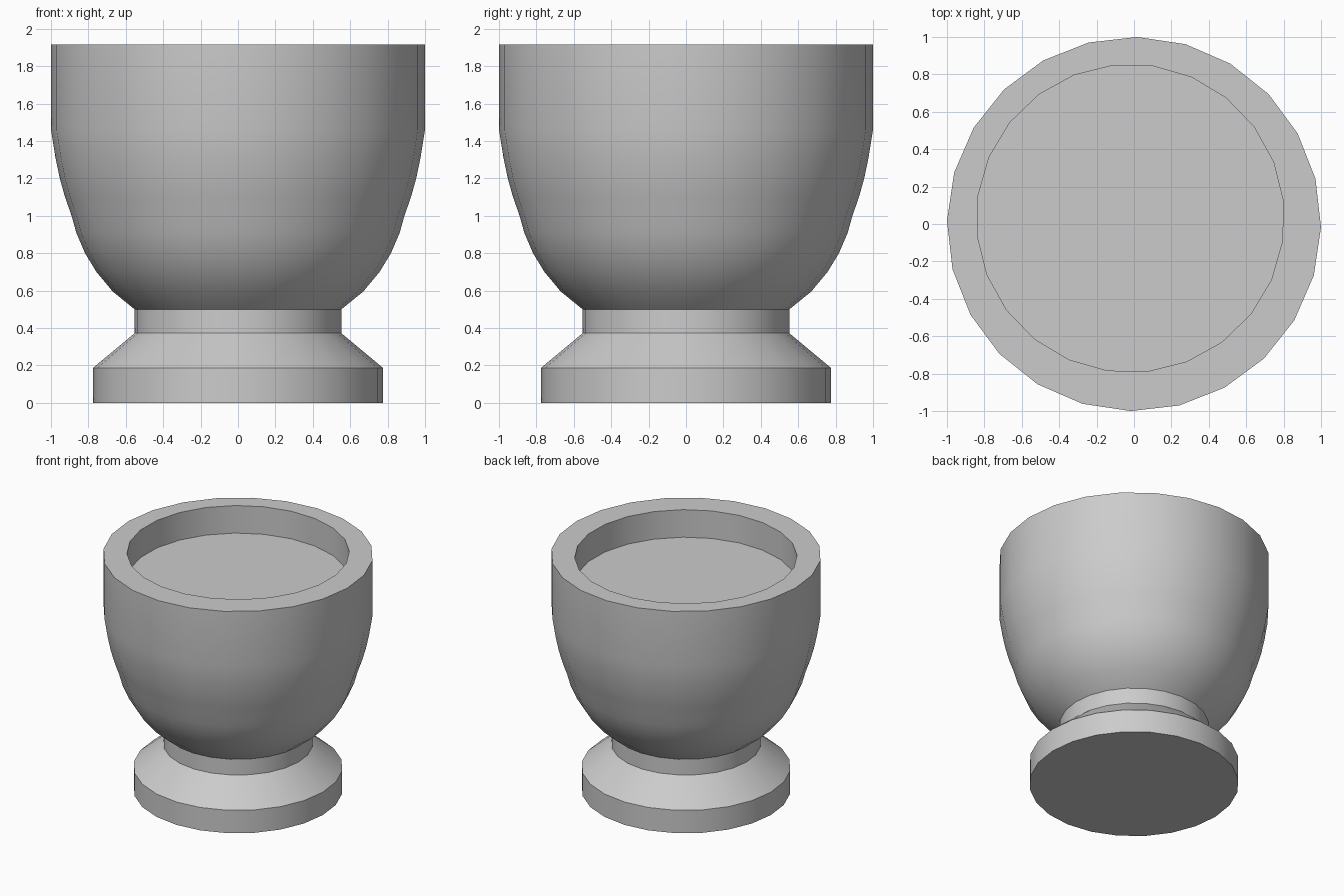
import bpy
import bmesh
import math

SIDES = 24
TURN = math.radians(-1)          # slight turn of the whole piece
HALF_STEP = math.pi / SIDES

old = bpy.data.objects.get("Cube")
if old:
    bpy.data.objects.remove(old, do_unlink=True)

stone = bpy.data.materials.new("grey_stone")
stone.use_nodes = True
colour = (0.6, 0.6, 0.6, 1)
stone.diffuse_color = colour
stone.node_tree.nodes["Principled BSDF"].inputs["Base Color"].default_value = colour


def ring(bm, radius, z, centre=(0, 0), turn=TURN):
    """One horizontal loop of vertices."""
    step = 2 * math.pi / SIDES
    return [bm.verts.new((centre[0] + radius * math.cos(i * step + turn),
                          centre[1] + radius * math.sin(i * step + turn), z))
            for i in range(SIDES)]


def skin(bm, rings):
    """Join consecutive loops with quads."""
    for low, high in zip(rings, rings[1:]):
        for i in range(SIDES):
            j = (i + 1) % SIDES
            bm.faces.new((low[i], low[j], high[j], high[i]))


def finish(bm, name):
    mesh = bpy.data.meshes.new(name)
    bm.to_mesh(mesh)
    bm.free()
    mesh.materials.append(stone)
    obj = bpy.data.objects.new(name, mesh)
    bpy.context.collection.objects.link(obj)
    bpy.ops.object.select_all(action='DESELECT')
    obj.select_set(True)
    bpy.context.view_layer.objects.active = obj
    bpy.ops.object.shade_smooth_by_angle(angle=math.radians(30))


# Pedestal: foot, sloping shoulder and neck
bm = bmesh.new()
foot = [(0.775, 0), (0.775, 0.187), (0.553, 0.372), (0.553, 0.5)]
loops = [ring(bm, r, z) for r, z in foot]
skin(bm, loops)
bm.faces.new(loops[0][::-1])
finish(bm, "pedestal")

# Bowl: rounded outside, flat rim, slightly off-centre shallow recess
bm = bmesh.new()
outside = [(0.553, 0.5), (0.67, 0.595), (0.757, 0.7), (0.818, 0.8),
           (0.865, 0.91), (0.89, 1.0), (0.925, 1.1), (0.953, 1.2),
           (0.976, 1.31), (1.0, 1.46), (1.0, 1.915)]
loops = [ring(bm, r, z) for r, z in outside]
for z in (1.915, 1.69):
    loops.append(ring(bm, 0.823, z, (-0.02, 0.03), TURN + HALF_STEP))
skin(bm, loops)
bm.faces.new(loops[-1])
finish(bm, "bowl")
